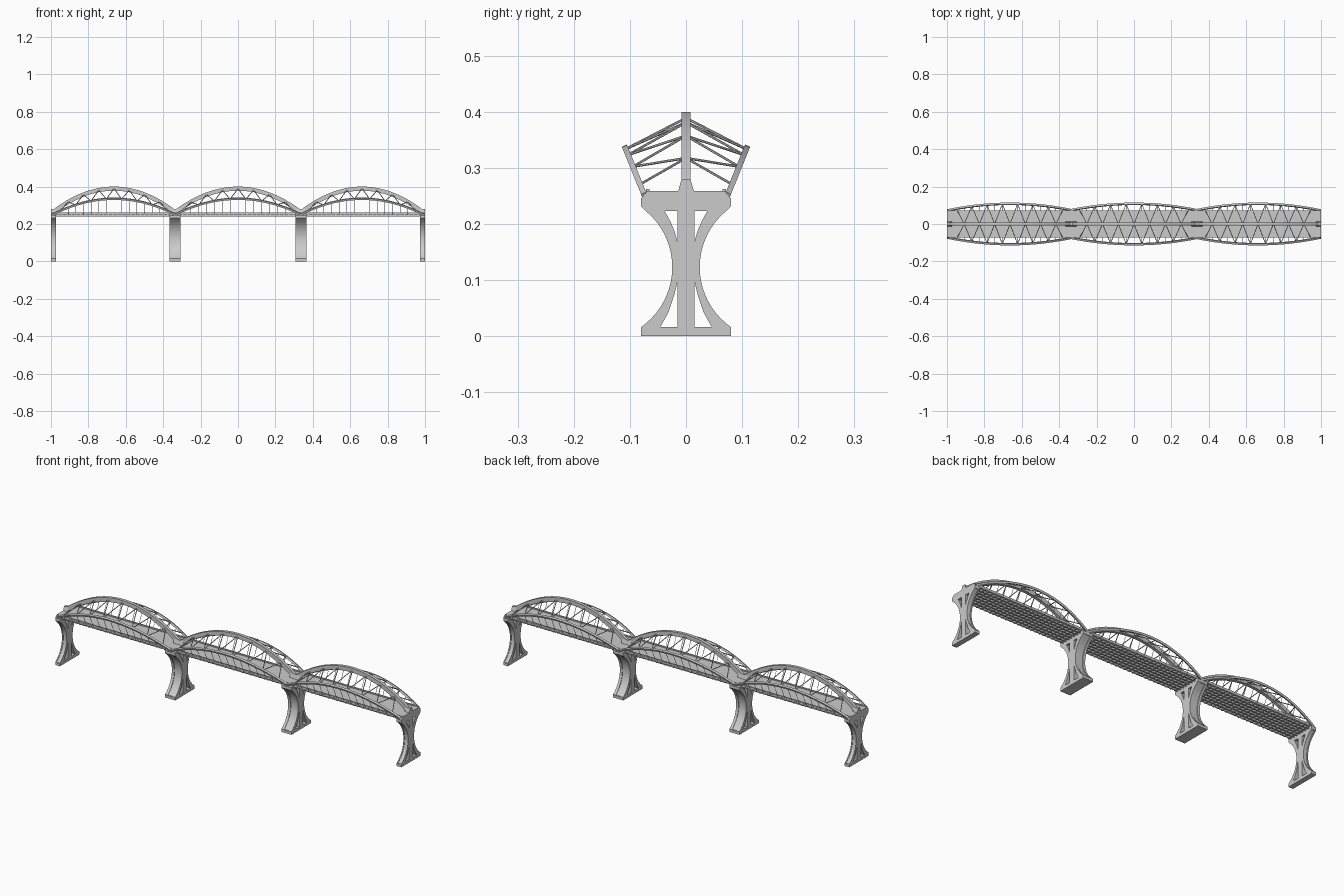
import bpy, bmesh, math
from mathutils import Vector

if "Cube" in bpy.data.objects:
    bpy.data.objects.remove(bpy.data.objects["Cube"])

PIER_X = 0.336
SPANS = [(-0.99, -PIER_X), (-PIER_X, PIER_X), (PIER_X, 0.99)]


def finish(bm, name, smooth=False):
    bmesh.ops.recalc_face_normals(bm, faces=bm.faces)
    me = bpy.data.meshes.new(name)
    bm.to_mesh(me)
    bm.free()
    ob = bpy.data.objects.new(name, me)
    bpy.context.collection.objects.link(ob)
    if smooth:
        bpy.ops.object.select_all(action='DESELECT')
        ob.select_set(True)
        bpy.context.view_layer.objects.active = ob
        bpy.ops.object.shade_smooth_by_angle(angle=math.radians(30))
    return ob


def add_box(bm, x0, x1, y0, y1, z0, z1):
    vs = bmesh.ops.create_cube(bm, size=1)['verts']
    for v in vs:
        v.co = Vector(((x0 + x1) / 2 + v.co.x * (x1 - x0),
                       (y0 + y1) / 2 + v.co.y * (y1 - y0),
                       (z0 + z1) / 2 + v.co.z * (z1 - z0)))


def add_plate(bm, outline, holes, x0, x1):
    """Fill a y-z outline with holes and extrude it along x."""
    edges = []
    for loop in [outline] + holes:
        vs = [bm.verts.new((x0, y, z)) for y, z in loop]
        edges += [bm.edges.new((vs[i - 1], vs[i])) for i in range(len(vs))]
    res = bmesh.ops.triangle_fill(bm, edges=edges, use_beauty=True, normal=(1, 0, 0))
    faces = [g for g in res['geom'] if isinstance(g, bmesh.types.BMFace)]
    ext = bmesh.ops.extrude_face_region(bm, geom=faces, use_keep_orig=True)
    moved = [g for g in ext['geom'] if isinstance(g, bmesh.types.BMVert)]
    bmesh.ops.translate(bm, verts=moved, vec=(x1 - x0, 0, 0))


def add_sweep(bm, pts, side, w, h):
    """Rectangular section swept along a planar path; side is the plane normal."""
    side = side.normalized()
    rings = []
    for i, p in enumerate(pts):
        t = (pts[min(i + 1, len(pts) - 1)] - pts[max(i - 1, 0)]).normalized()
        up = side.cross(t).normalized()
        rings.append([bm.verts.new(p + side * a * w / 2 + up * b * h / 2)
                      for a, b in ((-1, -1), (1, -1), (1, 1), (-1, 1))])
    for r0, r1 in zip(rings, rings[1:]):
        for k in range(4):
            bm.faces.new((r0[k], r0[k - 1], r1[k - 1], r1[k]))
    bm.faces.new(rings[0])
    bm.faces.new(rings[-1])


def add_bar(bm, a, b, r, sides=6):
    d = b - a
    q = d.to_track_quat('Z', 'Y').to_matrix().to_4x4()
    q.translation = (a + b) / 2
    bmesh.ops.create_cone(bm, cap_ends=True, segments=sides, radius1=r, radius2=r,
                          depth=d.length, matrix=q)


# Piers: waisted silhouette with four pointed openings
def waist(inset):
    half = math.asin(0.107 / 0.13)
    right = [(0.08 - inset, 0.0), (0.08 - inset, 0.016)]
    for i in range(1, 20):
        a = -half + 2 * half * i / 20
        right.append((0.1545 - 0.13 * math.cos(a) - inset, 0.123 + 0.13 * math.sin(a)))
    right += [(0.08 - inset, 0.231), (0.08 - inset, 0.246), (0.069 - inset, 0.259),
              (0.014, 0.259), (0.008, 0.28)]
    return right + [(-y, z) for y, z in reversed(right)]


LOW = [(0.015, 0.016), (0.046, 0.016), (0.031, 0.043), (0.021, 0.073), (0.015, 0.098)]
HIGH = [(0.015, 0.223), (0.038, 0.223), (0.028, 0.205), (0.020, 0.186), (0.015, 0.168)]
HOLES = [[(s * y, z) for y, z in h] for h in (LOW, HIGH) for s in (-1, 1)]


def pier(name, x0, x1, rim):
    bm = bmesh.new()
    add_plate(bm, waist(0), HOLES, x0, x0 + rim)
    add_plate(bm, waist(0.003), HOLES, x0 + rim, x1 - rim)
    add_plate(bm, waist(0), HOLES, x1 - rim, x1)
    add_box(bm, x0, x1, -0.08, 0.08, 0, 0.014)
    add_box(bm, x0, x1, -0.08, 0.08, 0.231, 0.246)
    finish(bm, name, True)


pier("end_pier_left", -1.0, -0.973, 0.006)
pier("end_pier_right", 0.973, 1.0, 0.006)
pier("middle_pier_left", -PIER_X - 0.029, -PIER_X + 0.029, 0.014)
pier("middle_pier_right", PIER_X - 0.029, PIER_X + 0.029, 0.014)

# Road deck with kerbs
bm = bmesh.new()
add_box(bm, -0.995, 0.995, -0.072, 0.072, 0.249, 0.256)
for s in (-1, 1):
    add_box(bm, -0.995, 0.995, s * 0.068 - 0.003, s * 0.068 + 0.003, 0.256, 0.262)
finish(bm, "road_deck")

# Arches, bracing and hangers of each span
LEAN = Vector((0, 0.034, 0.084))


def centre_pt(x0, x1, t):
    return Vector((x0 + (x1 - x0) * t, 0, 0.262 + 0.127 * 4 * t * (1 - t)))


def side_pt(x0, x1, t, s):
    k = 4 * t * (1 - t)
    return Vector((x0 + (x1 - x0) * t, s * (0.074 + LEAN.y * k), 0.251 + LEAN.z * k))


N = 32
PANELS = 8
for idx, (x0, x1) in enumerate(SPANS):
    tag = ("left", "middle", "right")[idx]
    bm = bmesh.new()
    add_sweep(bm, [centre_pt(x0, x1, i / N) for i in range(N + 1)],
              Vector((0, 1, 0)), 0.016, 0.022)
    finish(bm, "centre_arch_" + tag, True)

    bm = bmesh.new()
    for s in (-1, 1):
        add_sweep(bm, [side_pt(x0, x1, i / N, s) for i in range(N + 1)],
                  Vector((0, -s * LEAN.z, LEAN.y)), 0.010, 0.010)
    finish(bm, "side_arches_" + tag, True)

    # zigzag struts between centre and side arches
    bm = bmesh.new()
    for s in (-1, 1):
        for k in range(PANELS):
            out = side_pt(x0, x1, (k + 0.5) / PANELS, s)
            for j in (k, k + 1):
                if 0 < j < PANELS:
                    add_bar(bm, centre_pt(x0, x1, j / PANELS), out, 0.0022)
    finish(bm, "bracing_struts_" + tag)

    # thin hangers from the side arches to the deck edges
    bm = bmesh.new()
    for s in (-1, 1):
        for k in range(1, 16):
            top = side_pt(x0, x1, k / 16, s)
            add_bar(bm, top, Vector((top.x, s * 0.071, 0.253)), 0.0011, 5)
    finish(bm, "hangers_" + tag)

    # girders and cross beams under the deck
    a = -0.975 if idx == 0 else x0 + 0.028
    b = 0.975 if idx == 2 else x1 - 0.028
    bm = bmesh.new()
    for j in range(-3, 4):
        add_box(bm, a, b, j * 0.02 - 0.0025, j * 0.02 + 0.0025, 0.239, 0.250)
    for k in range(25):
        x = a + 0.012 + (b - a - 0.024) * k / 24
        add_box(bm, x - 0.003, x + 0.003, -0.07, 0.07, 0.242, 0.2495)
    finish(bm, "deck_girders_" + tag)
